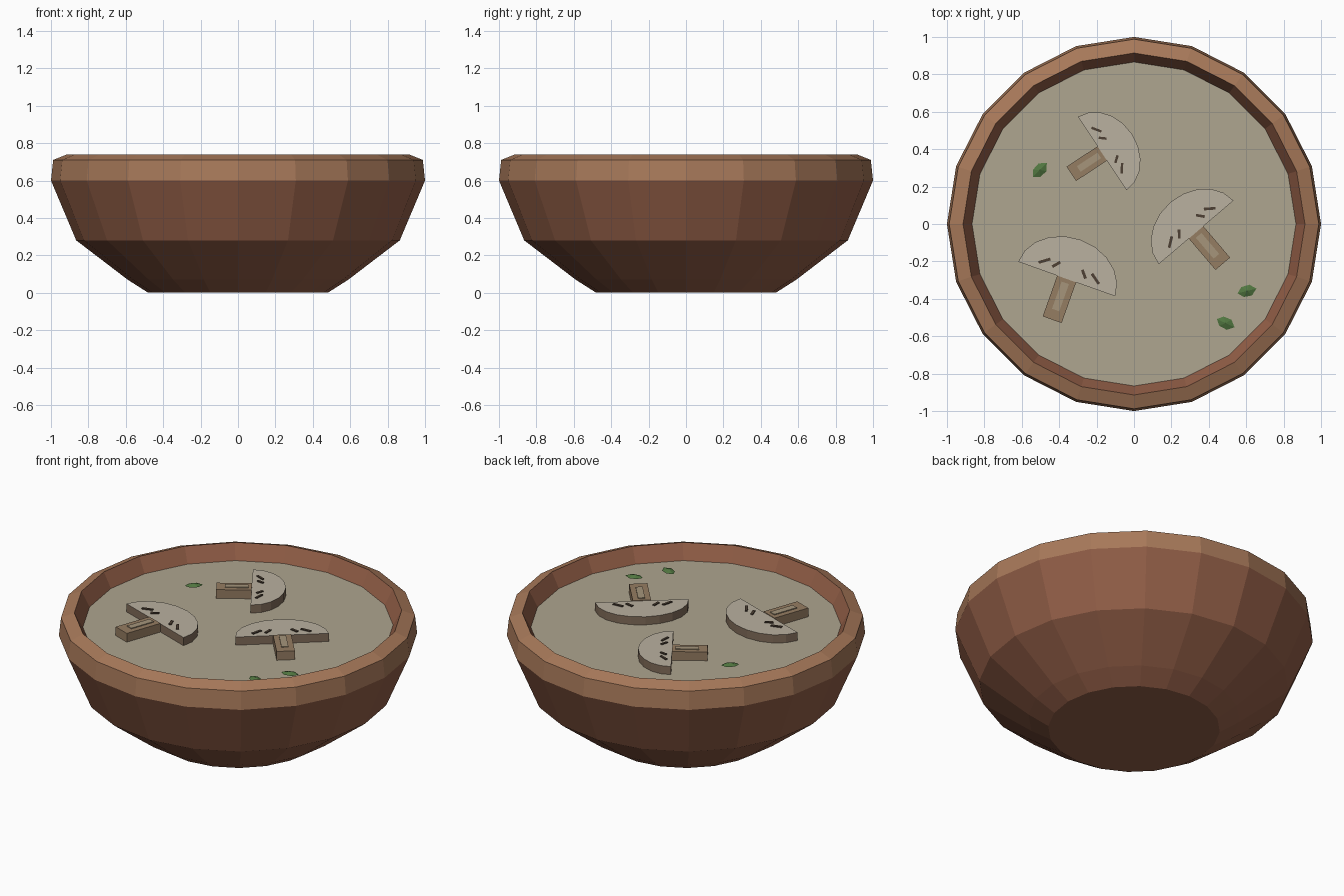
import bpy, bmesh, math
from mathutils import Matrix, Vector

if "Cube" in bpy.data.objects:
    bpy.data.objects.remove(bpy.data.objects["Cube"])


def material(name, r, g, b):
    m = bpy.data.materials.new(name)
    m.diffuse_color = [(c / 255) ** 2.2 for c in (r, g, b)] + [1]
    m.use_nodes = True
    m.node_tree.nodes["Principled BSDF"].inputs["Base Color"].default_value = m.diffuse_color
    return m


WOOD = material("wood", 146, 95, 73)
RIM = material("rim_wood", 166, 120, 90)
SOUP = material("soup", 173, 164, 142)
FLESH = material("mushroom_flesh", 184, 175, 158)
SKIN = material("mushroom_skin", 128, 108, 90)
STEM = material("mushroom_stem", 148, 124, 98)
STRIP = material("stem_light", 164, 148, 122)
GILL = material("gill", 78, 66, 55)
LEAF = material("leaf", 82, 118, 66)


def finish(name, bm, mats):
    bmesh.ops.recalc_face_normals(bm, faces=bm.faces)
    me = bpy.data.meshes.new(name)
    bm.to_mesh(me)
    bm.free()
    for m in mats:
        me.materials.append(m)
    ob = bpy.data.objects.new(name, me)
    bpy.context.collection.objects.link(ob)
    return ob


def prism(name, pts, z0, z1, mats, matrix):
    """Extrude a flat outline; side faces take the last material."""
    bm = bmesh.new()
    low = [bm.verts.new(matrix @ Vector((x, y, 0)) + Vector((0, 0, z0))) for x, y in pts]
    top = [bm.verts.new(v.co + Vector((0, 0, z1 - z0))) for v in low]
    bm.faces.new(low[::-1])
    bm.faces.new(top)
    n = len(pts)
    for i in range(n):
        f = bm.faces.new((low[i], low[(i + 1) % n], top[(i + 1) % n], top[i]))
        f.material_index = len(mats) - 1
    return finish(name, bm, mats)


def box_points(cx, cy, w, h, angle=0):
    c, s = math.cos(math.radians(angle)), math.sin(math.radians(angle))
    return [(cx + x * w / 2 * c - y * h / 2 * s, cy + x * w / 2 * s + y * h / 2 * c)
            for x, y in ((-1, -1), (1, -1), (1, 1), (-1, 1))]


SIDES = 20


def ring(bm, r, z):
    return [bm.verts.new((r * math.cos(2 * math.pi * i / SIDES),
                          r * math.sin(2 * math.pi * i / SIDES), z)) for i in range(SIDES)]


# Bowl: faceted lathe, outside then over the lip and down the inside
profile = [(0.48, 0), (0.59, 0.07), (0.865, 0.28), (1.0, 0.60), (0.988, 0.71),
           (0.914, 0.74), (0.866, 0.65), (0.76, 0.30), (0.42, 0.08)]
bm = bmesh.new()
rings = [ring(bm, r, z) for r, z in profile]
for k in range(len(rings) - 1):
    a, b = rings[k], rings[k + 1]
    for i in range(SIDES):
        j = (i + 1) % SIDES
        f = bm.faces.new((a[i], a[j], b[j], b[i]))
        f.material_index = 1 if k in (3, 4) else 0
bm.faces.new(rings[0])
bm.faces.new(rings[-1])
finish("bowl", bm, [WOOD, RIM])

# Soup surface
bm = bmesh.new()
bm.faces.new(ring(bm, 0.866, 0.65))
soup = finish("soup", bm, [SOUP])

# Mushroom slices: half-round cap, stem with a pale strip, four gill marks
mushrooms = [(-0.36, -0.294, -19.6, 0.275), (-0.17, 0.377, -56.6, 0.235),
             (0.332, -0.045, 40.4, 0.262)]
for n, (x, y, rot, size) in enumerate(mushrooms, 1):
    m = (Matrix.Translation((x, y, 0)) @ Matrix.Rotation(math.radians(rot), 4, 'Z')
         @ Matrix.Scale(size, 4))
    arc = [(math.cos(math.pi * i / 10), 0.81 * math.sin(math.pi * i / 10)) for i in range(11)]
    prism(f"mushroom_cap_{n}", arc, 0.64, 0.70, [FLESH, SKIN], m)
    prism(f"mushroom_stem_{n}", box_points(0, -0.42, 0.39, 0.84), 0.64, 0.704, [STEM], m)
    prism(f"stem_strip_{n}", box_points(0, -0.36, 0.15, 0.56), 0.70, 0.709, [STRIP], m)
    for s in (-1, 1):
        side = "left" if s < 0 else "right"
        prism(f"gill_inner_{side}_{n}", box_points(s * 0.285, 0.2, 0.18, 0.055, -s * 50),
              0.695, 0.706, [GILL], m)
        prism(f"gill_outer_{side}_{n}", box_points(s * 0.525, 0.19, 0.24, 0.055, -s * 36),
              0.695, 0.706, [GILL], m)

# Herb leaves: pointed outlines with a raised middle
for n, (x, y, rot) in enumerate([(-0.503, 0.289, 45), (0.604, -0.358, 14), (0.49, -0.53, -25)], 1):
    bm = bmesh.new()
    m = Matrix.Translation((x, y, 0.657)) @ Matrix.Rotation(math.radians(rot), 4, 'Z')
    outline = [(-0.052, 0), (-0.025, -0.027), (0.02, -0.03), (0.052, 0), (0.02, 0.03), (-0.025, 0.027)]
    edge = [bm.verts.new(m @ Vector((px, py, 0))) for px, py in outline]
    mid = bm.verts.new(m @ Vector((0, 0, 0.013)))
    for i in range(6):
        bm.faces.new((edge[i], edge[(i + 1) % 6], mid))
    bm.faces.new(edge[::-1])
    finish(f"herb_leaf_{n}", bm, [LEAF])
